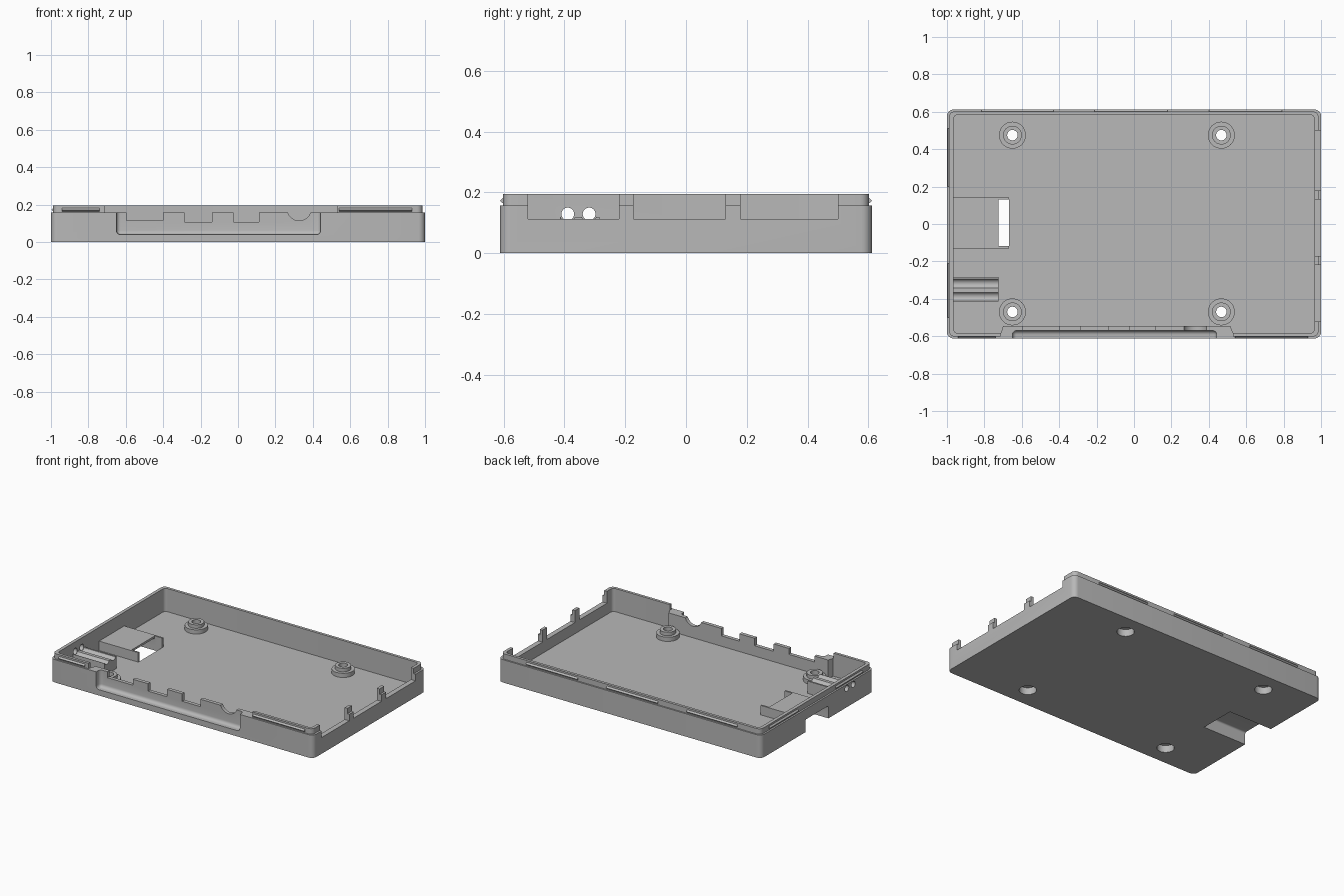
import bpy, bmesh, math
from mathutils import Vector

cube = bpy.data.objects.get("Cube")
if cube:
    bpy.data.objects.remove(cube, do_unlink=True)

grey = bpy.data.materials.new("light_grey_plastic")
grey.use_nodes = True
colour = (0.48, 0.48, 0.48, 1)
grey.diffuse_color = colour
grey.node_tree.nodes["Principled BSDF"].inputs["Base Color"].default_value = colour


def finish(bm, name):
    bmesh.ops.recalc_face_normals(bm, faces=bm.faces)
    mesh = bpy.data.meshes.new(name)
    bm.to_mesh(mesh)
    bm.free()
    mesh.materials.append(grey)
    obj = bpy.data.objects.new(name, mesh)
    bpy.context.collection.objects.link(obj)
    return obj


def prism(name, points, axis, lo, hi):
    """Extrude a 2D outline along the x, y or z axis."""
    place = {"x": lambda a, b, t: (t, a, b),
             "y": lambda a, b, t: (a, t, b),
             "z": lambda a, b, t: (a, b, t)}[axis]
    bm = bmesh.new()
    face = bm.faces.new([bm.verts.new(place(a, b, lo)) for a, b in points])
    new = bmesh.ops.extrude_face_region(bm, geom=[face])["geom"]
    shift = Vector(place(0, 0, hi - lo))
    bmesh.ops.translate(bm, vec=shift, verts=[v for v in new if isinstance(v, bmesh.types.BMVert)])
    return finish(bm, name)


def box(name, x, y, z):
    return prism(name, [(x[0], y[0]), (x[1], y[0]), (x[1], y[1]), (x[0], y[1])], "z", *z)


def circle(cx, cy, r, n=32):
    return [(cx + r * math.cos(i * math.tau / n), cy + r * math.sin(i * math.tau / n)) for i in range(n)]


def rounded(x, y, r, n=6):
    pts = []
    corners = [(x[1] - r, y[1] - r), (x[0] + r, y[1] - r), (x[0] + r, y[0] + r), (x[1] - r, y[0] + r)]
    for q, (cx, cy) in enumerate(corners):
        for i in range(n + 1):
            a = (q + i / n) * math.pi / 2
            pts.append((cx + r * math.cos(a), cy + r * math.sin(a)))
    return pts


def combine(obj, others, operation="DIFFERENCE"):
    for other in others:
        mod = obj.modifiers.new("combine", "BOOLEAN")
        mod.operation, mod.solver, mod.object = operation, "EXACT", other
        bpy.context.view_layer.objects.active = obj
        bpy.ops.object.modifier_apply(modifier=mod.name)
        bpy.data.objects.remove(other, do_unlink=True)


FLOOR, RIM, TOP = 0.035, 0.157, 0.194
SCREWS = [(x, y) for x in (-0.65, 0.467) for y in (-0.47, 0.475)]

# Tray: outer wall, inset lip and hollow inside
tray = prism("tray", rounded((-1, 1), (-0.612, 0.612), 0.035), "z", 0, RIM)
combine(tray, [prism("lip", rounded((-0.988, 0.986), (-0.602, 0.602), 0.03), "z", 0.02, TOP)], "UNION")
combine(tray, [prism("hollow", rounded((-0.965, 0.965), (-0.583, 0.583), 0.022), "z", FLOOR, 0.4)])

# Thick port wall at the front, without the lip
port_wall = [(-0.715, -0.595), (0.535, -0.595), (0.515, -0.545), (-0.7, -0.545)]
combine(tray, [prism("port_wall", port_wall, "z", 0.02, RIM)], "UNION")
cuts = [box("lip_gap", (-0.715, 0.53), (-0.7, -0.53), (RIM, 0.4))]

# Recess with soft edges in front of the port wall
recess = box("recess", (-0.65, 0.442), (-0.75, -0.57), (0.04, 0.4))
bm = bmesh.new()
bm.from_mesh(recess.data)
bmesh.ops.bevel(bm, geom=bm.edges[:], offset=0.022, segments=5, profile=0.5, affect="EDGES")
bm.to_mesh(recess.data)
bm.free()
cuts.append(recess)

# Port notches
for x0, x1, z in [(-0.595, -0.4, 0.116), (-0.285, -0.14, 0.106), (-0.025, 0.113, 0.106)]:
    cuts.append(box("port", (x0, x1), (-0.7, -0.5), (z, 0.4)))
cuts.append(prism("round_port", circle(0.327, 0.178, 0.064), "y", -0.7, -0.5))

# Wide notches in the left wall
for y in [(-0.52, -0.22), (-0.172, 0.13), (0.18, 0.5)]:
    cuts.append(box("side_notch", (0.94, 1.1), y, (0.112, 0.4)))

# Light holes in the right wall and screw holes in the floor
for y in (-0.389, -0.319):
    cuts.append(prism("light_hole", circle(y, 0.129, 0.021, 24), "x", -1.1, -0.93))
for x, y in SCREWS:
    cuts.append(prism("screw_recess", circle(x, y, 0.054), "z", -0.1, 0.1))


def slot():
    return prism("slot", rounded((-0.118, 0.131), (-0.2, 0.086), 0.012), "x", -1.1, -0.668)


cuts.append(slot())
combine(tray, cuts)

# Card slot cover with two arms
cover = box("card_slot_cover", (-0.975, -0.725), (-0.13, 0.143), (0.02, 0.1))
for y in [(-0.13, -0.118), (0.131, 0.143)]:
    combine(cover, [box("arm", (-0.74, -0.668), y, (0.02, 0.1))], "UNION")
combine(cover, [slot()])

# Light channel block with two troughs
channel = box("light_channel", (-0.975, -0.725), (-0.414, -0.284), (0.02, 0.119))
combine(channel, [prism("trough", circle(y, 0.129, 0.026, 24), "x", -1.1, -0.5) for y in (-0.389, -0.319)])

# Stepped screw posts
posts = []
for x, y in SCREWS:
    post = prism("screw_post", circle(x, y, 0.072), "z", 0.02, 0.064)
    combine(post, [prism("post_top", circle(x, y, 0.05), "z", 0.05, 0.088)], "UNION")
    combine(post, [prism("recess", circle(x, y, 0.054), "z", -0.1, 0.048),
                   prism("bore", circle(x, y, 0.028), "z", -0.1, 0.3)])
    posts.append(post)

# Wedge-shaped snap ridges around the lip


def ridge(axis, face, tip, lo, hi):
    prism("snap_ridge", [(face, 0.162), (tip, 0.172), (face, 0.184)], axis, lo, hi)


for lo, hi in [(-0.815, -0.43), (-0.21, 0.18), (0.4, 0.79)]:
    ridge("x", 0.6, 0.612, lo, hi)
for lo, hi in [(-0.94, -0.74), (0.54, 0.93)]:
    ridge("x", -0.6, -0.612, lo, hi)
for lo, hi in [(-0.5, -0.21), (0.2, 0.51)]:
    ridge("y", -0.986, -0.998, lo, hi)

# Smooth round surfaces, keep edges crisp
for obj in [tray, cover, channel] + posts:
    bpy.ops.object.select_all(action="DESELECT")
    obj.select_set(True)
    bpy.context.view_layer.objects.active = obj
    bpy.ops.object.shade_smooth_by_angle(angle=math.radians(30))
